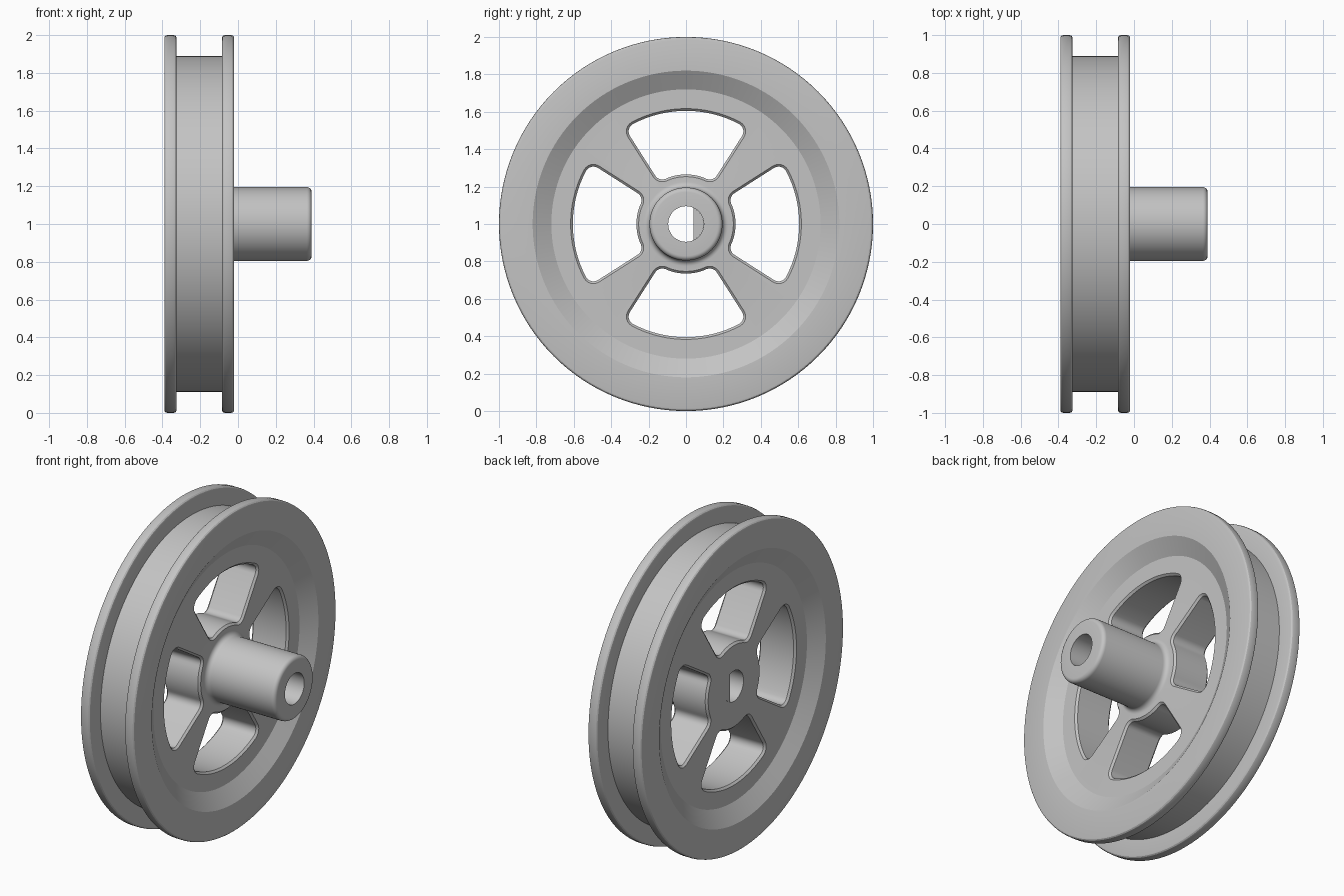
import bpy, bmesh
from math import sin, cos, asin, pi, radians
from mathutils import Matrix, Vector

cube = bpy.data.objects.get("Cube")
if cube:
    bpy.data.objects.remove(cube, do_unlink=True)

grey = bpy.data.materials.new("plain grey")
grey.use_nodes = True
COLOUR = (0.55, 0.55, 0.55, 1)
grey.diffuse_color = COLOUR
grey.node_tree.nodes["Principled BSDF"].inputs["Base Color"].default_value = COLOUR

SEGMENTS = 128
BACK, FRONT = -0.39, -0.02        # outer faces of the two flanges
MIDDLE = (BACK + FRONT) / 2
DEPTH = 0.06                      # dish depth on each side
WEB_BACK, WEB_FRONT = BACK + DEPTH, FRONT - DEPTH
BORE = 0.095


def make_object(name, bm):
    """Turn a bmesh into an object whose axle runs along x at z = 1."""
    bmesh.ops.recalc_face_normals(bm, faces=bm.faces)
    mesh = bpy.data.meshes.new(name)
    bm.to_mesh(mesh)
    bm.free()
    mesh.materials.append(grey)
    obj = bpy.data.objects.new(name, mesh)
    obj.location.z = 1
    bpy.context.collection.objects.link(obj)
    return obj


def loft(bm, loops, closed=False):
    """Bridge equal loops of points; cap the ends or join them in a ring."""
    rings = [[bm.verts.new(p) for p in loop] for loop in loops]
    pairs = list(zip(rings, rings[1:]))
    if closed:
        pairs.append((rings[-1], rings[0]))
    else:
        bm.faces.new(rings[0])
        bm.faces.new(rings[-1])
    for a, b in pairs:
        for i in range(len(a)):
            j = (i + 1) % len(a)
            bm.faces.new((a[i], a[j], b[j], b[i]))


def arc(cx, cy, r, start, end, steps):
    return [(cx + r * cos(start + (end - start) * i / steps),
             cy + r * sin(start + (end - start) * i / steps)) for i in range(steps + 1)]


# Wheel profile as (x, radius): back dish, flange, groove, flange, front dish, hub
edge = 0.016
flange = [(WEB_BACK, 0.72), (BACK, 0.82)]
flange += arc(BACK + edge, 1 - edge, edge, pi, pi / 2, 3)
flange += arc(-0.325 - edge, 1 - edge, edge, pi / 2, 0, 3)
flange += [(-0.325, 0.89)]
profile = [(WEB_BACK, BORE)] + flange
profile += [(2 * MIDDLE - x, r) for x, r in reversed(flange)]
profile += arc(WEB_FRONT + 0.03, 0.225, 0.03, -pi, -pi / 2, 5)
profile += arc(0.365, 0.17, 0.025, pi / 2, 0, 5)
profile += [(0.39, BORE)]

bm = bmesh.new()
loft(bm, [[(x, r * cos(2 * pi * i / SEGMENTS), r * sin(2 * pi * i / SEGMENTS))
           for i in range(SEGMENTS)] for x, r in profile], closed=True)
wheel = make_object("wheel", bm)


# Rounded sector outline, grown by a margin for the chamfered rims
def window_outline(grow, outer=0.605, inner=0.265, half=radians(32.5), fillet=0.045):
    ro, ri = outer - fillet, inner + fillet
    ao, ai = half - asin(fillet / ro), half - asin(fillet / ri)
    f = fillet + grow
    pts = arc(0, 0, outer + grow, 0, ao, 12)
    pts += arc(ro * cos(ao), ro * sin(ao), f, ao, half + pi / 2, 6)[1:]
    pts += arc(ri * cos(ai), ri * sin(ai), f, half + pi / 2, ai + pi, 6)
    pts += arc(0, 0, inner - grow, ai, 0, 8)[1:]
    return pts + [(u, -v) for u, v in reversed(pts[1:-1])]


# Four windows cut through the web
rim, over = 0.012, 0.01
sections = [(WEB_BACK - over, rim + over), (WEB_BACK + rim, 0),
            (WEB_FRONT - rim, 0), (WEB_FRONT + over, rim + over)]
bm = bmesh.new()
for k in range(4):
    turn = Matrix.Rotation(k * pi / 2, 2)
    loft(bm, [[(x, *(turn @ Vector(p))) for p in window_outline(grow)]
              for x, grow in sections])
cutter = make_object("window_cutter", bm)
cutter.hide_render = True
cut = wheel.modifiers.new("windows", 'BOOLEAN')
cut.operation = 'DIFFERENCE'
cut.solver = 'EXACT'
cut.object = cutter
bpy.context.view_layer.update()
result = bpy.data.meshes.new_from_object(
    wheel.evaluated_get(bpy.context.evaluated_depsgraph_get()))
wheel.modifiers.clear()
wheel.data = result
bpy.data.objects.remove(cutter, do_unlink=True)

# Flat inside the bore that makes it D-shaped at the back
bm = bmesh.new()
limit = radians(65)
loft(bm, [[(x, y, z) for y, z in arc(0, 0, BORE, -limit, limit, 24)]
          for x in (WEB_BACK, WEB_FRONT)])
bore_flat = make_object("bore_flat", bm)

for obj in (wheel, bore_flat):
    bpy.ops.object.select_all(action='DESELECT')
    obj.select_set(True)
    bpy.context.view_layer.objects.active = obj
    bpy.ops.object.shade_smooth_by_angle(angle=radians(25))
